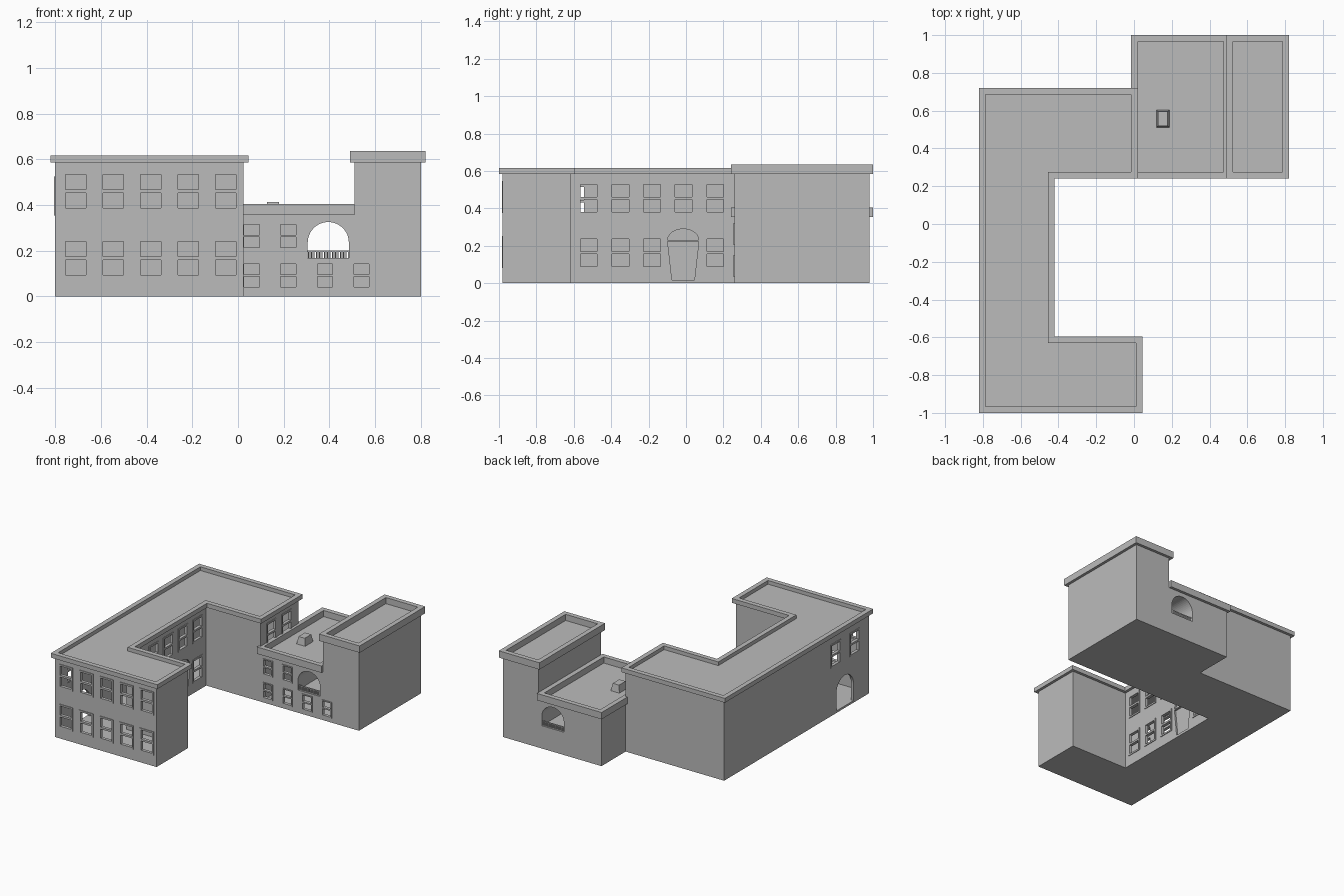
import bpy, bmesh, math
from mathutils import Matrix, Vector

if "Cube" in bpy.data.objects:
    bpy.data.objects.remove(bpy.data.objects["Cube"])

grey = bpy.data.materials.new("plain_grey")
grey.use_nodes = True
COLOUR = (0.5, 0.5, 0.5, 1)
grey.diffuse_color = COLOUR
grey.node_tree.nodes["Principled BSDF"].inputs["Base Color"].default_value = COLOUR


def finish(name, bm, matrix=Matrix()):
    bm.transform(matrix)
    bmesh.ops.recalc_face_normals(bm, faces=bm.faces)
    mesh = bpy.data.meshes.new(name)
    bm.to_mesh(mesh)
    bm.free()
    mesh.materials.append(grey)
    ob = bpy.data.objects.new(name, mesh)
    bpy.context.collection.objects.link(ob)
    return ob


def wall(u, n, at):
    """Matrix for a wall: local x runs along it, y goes up, z points outward."""
    m = Matrix((u, (0, 0, 1), n)).transposed().to_4x4()
    m.translation = Vector(n) * at
    return m


def facing_front(y):
    return wall((1, 0, 0), (0, -1, 0), -y)


def facing_right(x):
    return wall((0, 1, 0), (1, 0, 0), x)


def facing_left(x):
    return wall((0, -1, 0), (-1, 0, 0), -x)


def add_prism(bm, pts, a, b):
    low = [bm.verts.new((x, y, a)) for x, y in pts]
    top = [bm.verts.new((x, y, b)) for x, y in pts]
    bm.faces.new(low[::-1])
    bm.faces.new(top)
    for i in range(len(pts)):
        j = (i + 1) % len(pts)
        bm.faces.new((low[i], low[j], top[j], top[i]))


def prism(name, pts, a, b, matrix=Matrix()):
    bm = bmesh.new()
    add_prism(bm, pts, a, b)
    return finish(name, bm, matrix)


def rect(x0, x1, y0, y1):
    return [(x0, y0), (x1, y0), (x1, y1), (x0, y1)]


def offset(pts, d):
    """Grow a counter-clockwise, square-cornered outline by d."""
    out = []
    for i, p in enumerate(pts):
        e1 = (Vector(p) - Vector(pts[i - 1])).normalized()
        e2 = (Vector(pts[(i + 1) % len(pts)]) - Vector(p)).normalized()
        out.append((p[0] + d * (e1.y + e2.y), p[1] - d * (e1.x + e2.x)))
    return out


def parapet(name, pts, a, b):
    bm = bmesh.new()
    loops = [[bm.verts.new((x, y, z)) for x, y in offset(pts, d)]
             for d, z in ((0.02, a), (0.02, b), (-0.015, b), (-0.015, a))]
    for k in range(4):
        p, q = loops[k], loops[(k + 1) % 4]
        for i in range(len(pts)):
            j = (i + 1) % len(pts)
            bm.faces.new((p[i], p[j], q[j], q[i]))
    return finish(name, bm)


def arch(c, half, z0, spring, rise, n=24):
    curve = [(c + half * math.cos(math.pi * i / n), spring + rise * math.sin(math.pi * i / n))
             for i in range(n + 1)]
    return [(c - half, z0), (c + half, z0)] + curve if z0 < spring else curve


def cut(ob, cutters):
    for c in cutters:
        mod = ob.modifiers.new("cut", 'BOOLEAN')
        mod.operation, mod.solver, mod.object = 'DIFFERENCE', 'EXACT', c
    deps = bpy.context.evaluated_depsgraph_get()
    mesh = bpy.data.meshes.new_from_object(ob.evaluated_get(deps))
    ob.modifiers.clear()
    ob.data = mesh
    for c in cutters:
        bpy.data.objects.remove(c)


def windows(name, matrix, spots, w, pane, gap=0.014, rim=0.012):
    """Sash frames with two open panes; returns the cutter for their holes."""
    frames, holes = bmesh.new(), bmesh.new()
    for c, z in spots:
        xs = [c - w / 2 - rim, c - w / 2, c + w / 2, c + w / 2 + rim]
        zs = [z - rim, z, z + pane, z + pane + gap, z + 2 * pane + gap,
              z + 2 * pane + gap + rim]
        grid = [[frames.verts.new((x, y, -0.018)) for x in xs] for y in zs]
        faces = [frames.faces.new((grid[j][i], grid[j][i + 1], grid[j + 1][i + 1], grid[j + 1][i]))
                 for j in range(5) for i in range(3) if not (i == 1 and j in (1, 3))]
        ext = bmesh.ops.extrude_face_region(frames, geom=faces, use_keep_orig=True)
        for v in ext["geom"]:
            if isinstance(v, bmesh.types.BMVert):
                v.co.z = 0.005
        add_prism(holes, rect(xs[0] + 0.003, xs[3] - 0.003, zs[0] + 0.003, zs[5] - 0.003), -0.05, 0.03)
    finish(name, frames, matrix)
    return finish(name + "_cutter", holes, matrix)


# Main C-shaped block with flat roof and parapet
plan = [(-0.8, -0.98), (0.025, -0.98), (0.025, -0.615), (-0.44, -0.615),
        (-0.44, 0.26), (0, 0.26), (0, 0.7), (-0.8, 0.7)]
main = prism("main_block", plan, 0, 0.59)
parapet("main_parapet", plan, 0.585, 0.617)
cut(main, [prism("main_hollow", offset(plan, -0.02), 0.015, 0.57)])

front_x = [-0.71 + 0.164 * i for i in range(5)]
court_y = [-0.52 + 0.169 * i for i in range(5)]
court = facing_right(-0.44)
side = facing_left(-0.8)
openings = [
    windows("front_windows", facing_front(-0.98),
            [(x, z) for x in front_x for z in (0.093, 0.386)], 0.09, 0.067),
    windows("court_windows", court,
            [(y, z) for i, y in enumerate(court_y) for z in (0.088, 0.381)
             if not (i == 3 and z < 0.2)], 0.09, 0.067),
    windows("side_windows", side, [(0.59, 0.365), (0.81, 0.365)], 0.09, 0.067),
    windows("end_windows", facing_right(0), [(0.385, 0.386), (0.56, 0.386)], 0.09, 0.067),
    prism("side_door_cutter", arch(0.7, 0.1, 0.015, 0.14, 0.1), -0.05, 0.03, side),
    prism("court_door_cutter", [(-0.075, 0.018), (0.045, 0.018), (0.068, 0.222), (-0.098, 0.222)],
          -0.012, 0.03, court),
    prism("fanlight_cutter", arch(-0.015, 0.083, 0.23, 0.23, 0.06), -0.012, 0.03, court),
]
cut(main, openings)

# Annex: low link and tall end in one stepped profile
front = facing_front(0.26)
profile = [(0, 0), (0.8, 0), (0.8, 0.59), (0.51, 0.59), (0.51, 0.36), (0, 0.36)]
annex = prism("annex_block", profile, -0.72, 0, front)
room = [(0.02, 0.015), (0.78, 0.015), (0.78, 0.15), (0.27, 0.15), (0.27, 0.34), (0.02, 0.34)]
cut(annex, [prism("annex_hollow", room, -0.7, -0.02, front)])
link_x = [0.06 + 0.16 * i for i in range(4)]
spots = [(x, 0.04) for x in link_x] + [(x, 0.213) for x in link_x[:2]]
cut(annex, [
    windows("annex_windows", front, spots, 0.066, 0.046, 0.01, 0.008),
    prism("archway_cutter", arch(0.395, 0.09, 0.167, 0.235, 0.09), -0.8, 0.1, front),
])
parapet("link_parapet", rect(0.005, 0.49, 0.26, 0.98), 0.355, 0.405)
parapet("tower_parapet", rect(0.51, 0.8, 0.26, 0.98), 0.585, 0.635)

# Low railings at both mouths of the archway
for name, y in (("front_railing", 0.27), ("back_railing", 0.964)):
    bm = bmesh.new()
    add_prism(bm, rect(0.305, 0.485, 0.194, 0.2), -0.006, 0)
    for i in range(26):
        x = 0.306 + 0.007 * i
        add_prism(bm, rect(x, x + 0.004, 0.167, 0.194), -0.005, -0.001)
    finish(name, bm, facing_front(y))

# Tapered roof vent
bm = bmesh.new()
add_prism(bm, rect(-0.035, 0.035, -0.047, 0.047), 0.358, 0.413)
for v in bm.verts:
    if v.co.z > 0.4:
        v.co.x *= 0.72
        v.co.y *= 0.8
finish("roof_vent", bm, Matrix.Translation((0.153, 0.557, 0)))
